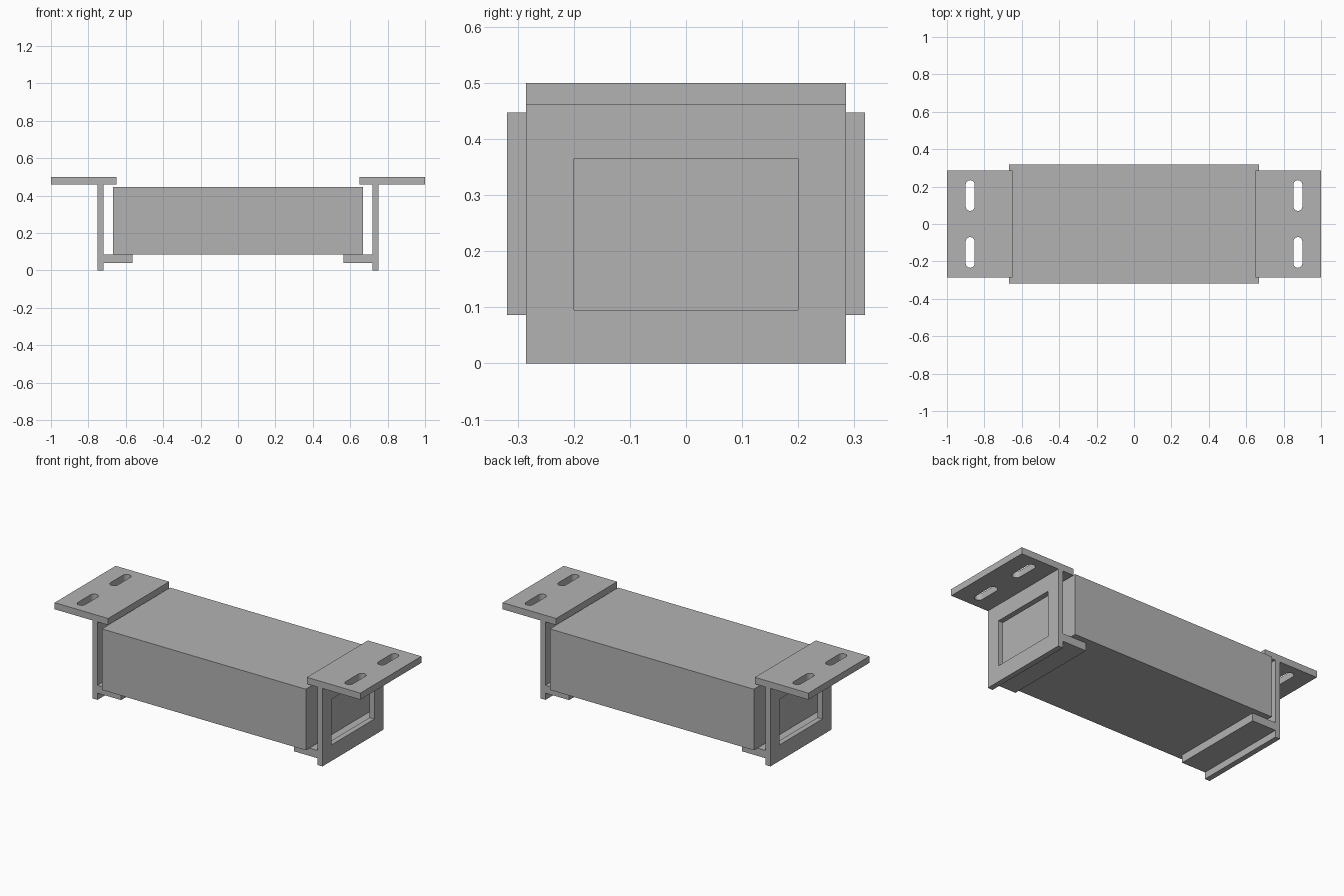
import bpy
from math import pi, cos, sin
from mathutils import Matrix

default_cube = bpy.data.objects.get("Cube")
if default_cube:
    bpy.data.objects.remove(default_cube, do_unlink=True)

# Single plain grey finish
grey = bpy.data.materials.new("plain grey")
grey.use_nodes = True
colour = (0.45, 0.45, 0.45, 1)
grey.diffuse_color = colour
grey.node_tree.nodes["Principled BSDF"].inputs["Base Color"].default_value = colour


def rect(u0, u1, v0, v1):
    return [(u0, v0), (u1, v0), (u1, v1), (u0, v1)]


def slot(u, v, radius, half_length, steps=10):
    """Outline of a slot with round ends, long along v."""
    straight = half_length - radius
    points = []
    for side, start in ((1, 0), (-1, pi)):
        for i in range(steps + 1):
            a = start + pi * i / steps
            points.append((u + radius * cos(a), v + side * straight + radius * sin(a)))
    return points


def plate(name, outlines, thickness, matrix, mirrored=True):
    """Extrude an outline with holes into a plate centred on its plane."""
    curve = bpy.data.curves.new(name + "_profile", "CURVE")
    curve.dimensions = "2D"
    curve.fill_mode = "BOTH"
    curve.extrude = thickness / 2
    for outline in outlines:
        spline = curve.splines.new("POLY")
        spline.points.add(len(outline) - 1)
        for point, (u, v) in zip(spline.points, outline):
            point.co = (u, v, 0, 1)
        spline.use_cyclic_u = True
    helper = bpy.data.objects.new(name + "_helper", curve)
    bpy.context.collection.objects.link(helper)
    depsgraph = bpy.context.evaluated_depsgraph_get()
    mesh = bpy.data.meshes.new_from_object(helper.evaluated_get(depsgraph))
    bpy.data.objects.remove(helper, do_unlink=True)
    bpy.data.curves.remove(curve)
    mesh.name = name
    mesh.transform(matrix)
    mesh.materials.clear()
    mesh.materials.append(grey)
    mesh.shade_flat()
    obj = bpy.data.objects.new(name, mesh)
    bpy.context.collection.objects.link(obj)
    if mirrored:
        obj.modifiers.new("other_end", "MIRROR").use_axis[0] = True
    return obj


def level(z0, z1):
    return Matrix.Translation((0, 0, (z0 + z1) / 2))


HALF_DEPTH = 0.285

# Main rectangular body
plate("body_box", [rect(-0.667, 0.667, -0.319, 0.319)], 0.361,
      level(0.086, 0.447), mirrored=False)

# Slotted mounting flange on top of each bracket
plate("mounting_flange",
      [rect(0.65, 1.0, -HALF_DEPTH, HALF_DEPTH)]
      + [slot(0.876, side * 0.152, 0.024, 0.082) for side in (-1, 1)],
      0.039, level(0.461, 0.5))

# Upright frame with a rectangular window, drawn in the y-z plane
upright = Matrix.Translation((0.736, 0, 0)) @ Matrix.Rotation(pi / 2, 4, "Z") @ Matrix.Rotation(pi / 2, 4, "X")
plate("upright_frame",
      [rect(-HALF_DEPTH, HALF_DEPTH, 0, 0.461), rect(-0.2, 0.2, 0.095, 0.365)],
      0.032, upright)

# Shelf that carries the body
plate("support_shelf", [rect(0.565, 0.72, -HALF_DEPTH, HALF_DEPTH)], 0.046,
      level(0.04, 0.086))
